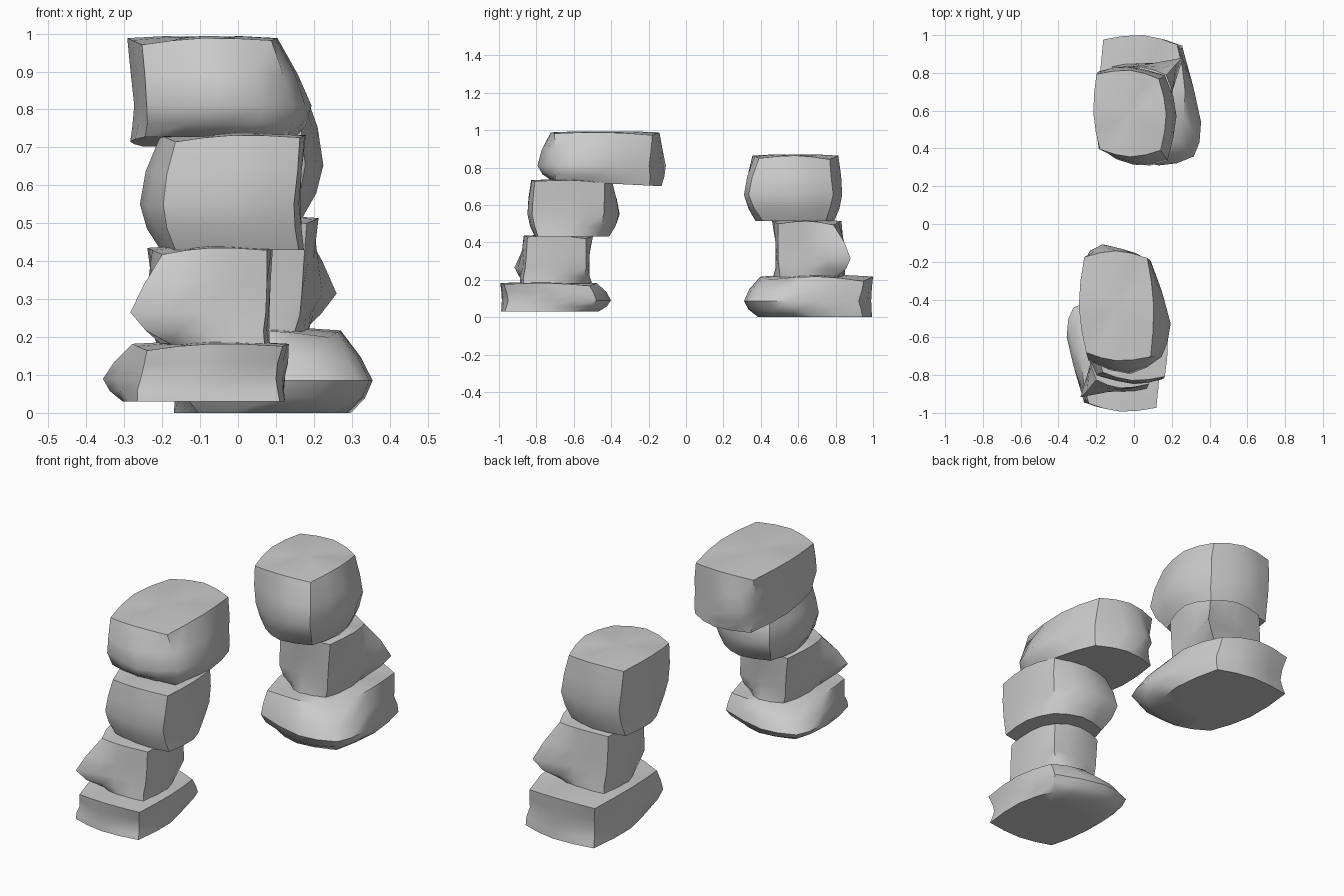
import bpy, math, random
from mathutils import Vector

if "Cube" in bpy.data.objects:
    bpy.data.objects.remove(bpy.data.objects["Cube"])

random.seed(4)
TOP_INSET = (.035, .012, .03, .025)
LOW_INSET = (.035, .01, .055, .03)


def curve3(a, m, b, t, smooth=1.0):
    """Path through three points, blended between a curve and straight lines."""
    curved = a*(1-t)*(1-2*t) + m*4*t*(1-t) + b*t*(2*t-1)
    straight = a.lerp(m, 2*t) if t <= .5 else m.lerp(b, 2*t-1)
    return straight.lerp(curved, smooth)


def box_ring(x0, x1, y0, y1, z, inset, drop, out=0.008):
    """Eight points round a box: tucked-in corners and bulging sides."""
    xm, ym = (x0+x1)/2, (y0+y1)/2
    a, b, c, d = inset
    return [Vector(p) for p in (
        (x0+a, y0+a, z-a*drop), (xm, y0-out, z), (x1-b, y0+b, z-b*drop),
        (x1+out/2, ym, z), (x1-c, y1-c, z-c*drop), (xm, y1+out, z),
        (x0+d, y1-d, z-d*drop), (x0-out/2, ym, z))]


def rock_points(bottom, middle, mid_z, top, tilt=0.0):
    """Five levels of 16 points, plus domed caps."""
    low = box_ring(*bottom, LOW_INSET, 0)
    high = box_ring(*top, TOP_INSET, .5)
    for p in low:
        p.z += tilt*(p.y - (bottom[2]+bottom[3])/2)
    mid = [Vector((x, y, mid_z)) for x, y in middle]
    rings = []
    for k in range(5):
        r8 = [curve3(a, m, b, k/4, .55) for a, m, b in zip(low, mid, high)]
        rings.append([curve3(r8[i], r8[i+1], r8[(i+2) % 8], t/4, .75)
                      for i in (0, 2, 4, 6) for t in range(4)])
    # small unevenness between the rims
    for r in rings[1:4]:
        for p in r:
            p.x += random.uniform(-.004, .004)
            p.y += random.uniform(-.004, .004)

    def inner(ring, dz):
        c = sum(ring, Vector())/16
        return [c.lerp(p, 0.5) + Vector((0, 0, dz)) for p in ring]
    rings = [inner(rings[0], 0)] + rings + [inner(rings[-1], 0.008)]
    pts = [p for r in rings for p in r]
    return pts + [sum(rings[0], Vector())/16, sum(rings[-1], Vector())/16]


def build(name, pts, turned=None):
    if turned:
        # half turn about z, then fit to the given bounds
        pts = [Vector((-p.x, -p.y, p.z)) for p in pts]
        lo = [min(p[i] for p in pts) for i in range(3)]
        hi = [max(p[i] for p in pts) for i in range(3)]
        pts = [Vector([turned[i][0] + (p[i]-lo[i])/(hi[i]-lo[i])
                       * (turned[i][1]-turned[i][0]) for i in range(3)]) for p in pts]
    faces = []
    n = 16
    for i in range(n):
        j = (i+1) % n
        faces += [(k*n+i, k*n+j, k*n+n+j, k*n+n+i) for k in range(6)]
        faces += [(7*n, j, i), (7*n+1, 6*n+i, 6*n+j)]
    me = bpy.data.meshes.new(name)
    me.from_pydata(pts, [], faces)
    me.update()
    ob = bpy.data.objects.new(name, me)
    bpy.context.collection.objects.link(ob)
    bpy.ops.object.select_all(action='DESELECT')
    ob.select_set(True)
    bpy.context.view_layer.objects.active = ob
    bpy.ops.object.shade_smooth_by_angle(angle=math.radians(40))


# Stone shapes, wide base first
base = rock_points(
    (-.30, .12, -.98, -.475, .03),
    [(-.26, -.93), (-.085, -.985), (.10, -.95), (.125, -.73),
     (.11, -.48), (-.15, -.40), (-.32, -.44), (-.355, -.60)], .09,
    (-.275, .13, -.985, -.485, .182))
second = rock_points(
    (-.21, .08, -.88, -.51, .18),
    [(-.28, -.915), (-.09, -.88), (.07, -.86), (.08, -.70),
     (.065, -.53), (-.07, -.52), (-.20, -.53), (-.22, -.70)], .265,
    (-.235, .088, -.86, -.505, .435))
third = rock_points(
    (-.20, .17, -.80, -.42, .43),
    [(-.20, -.80), (0, -.85), (.15, -.82), (.165, -.62),
     (.145, -.44), (-.03, -.355), (-.21, -.38), (-.26, -.60)], .55,
    (-.20, .175, -.82, -.405, .732))
capstone = rock_points(
    (-.28, .14, -.71, -.14, .715),
    [(-.24, -.72), (-.02, -.795), (.145, -.70), (.19, -.53),
     (.09, -.195), (-.17, -.11), (-.255, -.20), (-.275, -.45)], .81,
    (-.288, .10, -.715, -.15, .988), -.05)

# Front stack
build("front_base_stone", base)
build("front_second_stone", second)
build("front_third_stone", third)
build("front_top_stone", capstone)

# Back stack: the same stones, turned and enlarged
build("back_base_stone", base, ((-.18, .355), (.31, 1.0), (0, .225)))
build("back_second_stone", second, ((-.14, .26), (.46, .88), (.215, .52)))
build("back_third_stone", third, ((-.215, .225), (.31, .835), (.515, .87)))
